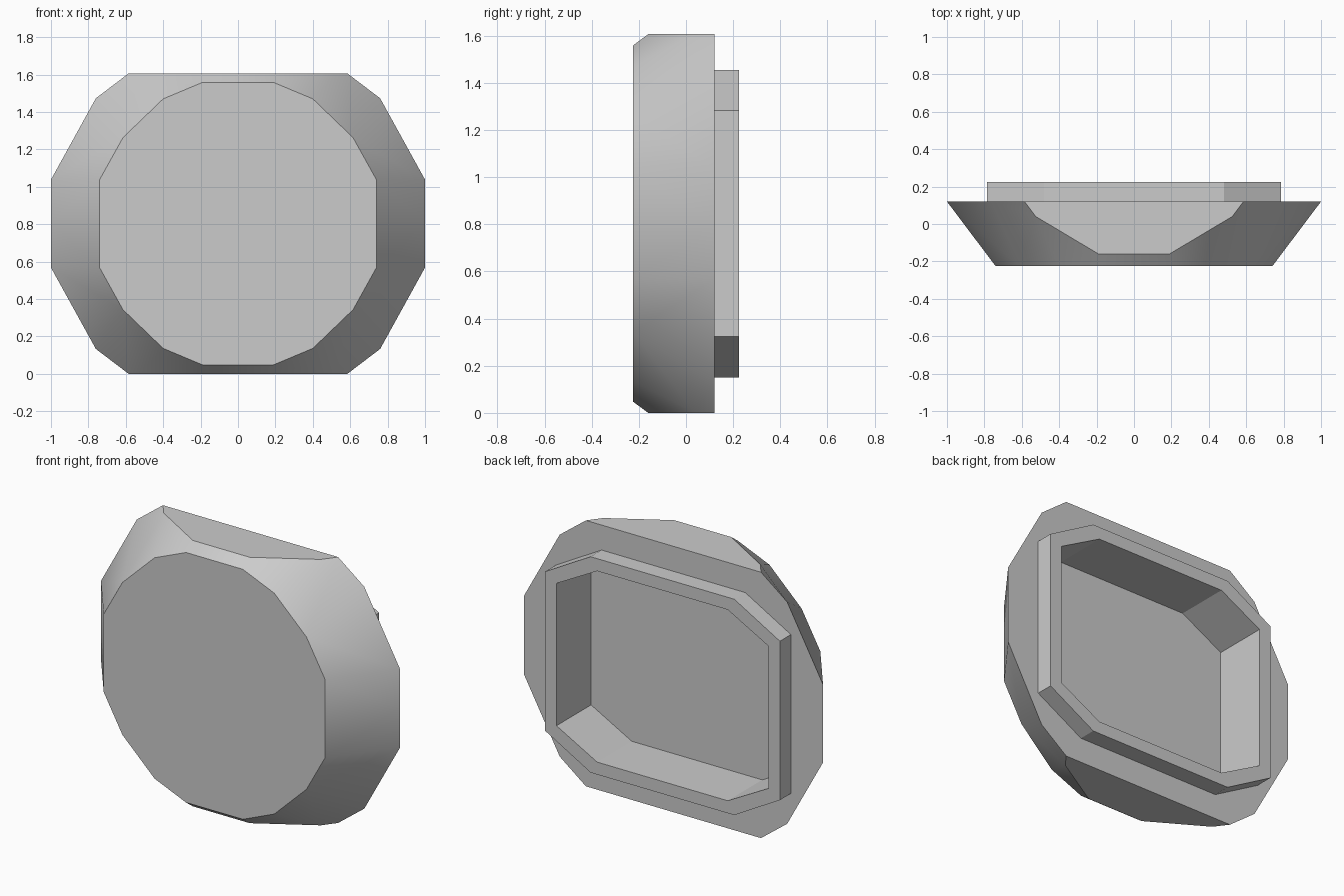
import bpy, bmesh, math
from mathutils import Vector

cube = bpy.data.objects.get("Cube")
if cube:
    bpy.data.objects.remove(cube, do_unlink=True)

MID = 0.803                      # height of the centre line
FRONT, BACK, REAR, FLOOR = -0.225, 0.12, 0.225, -0.105

grey = bpy.data.materials.new("plain grey")
grey.use_nodes = True
colour = (0.6, 0.6, 0.6, 1)
grey.diffuse_color = colour
grey.node_tree.nodes["Principled BSDF"].inputs["Base Color"].default_value = colour


def finish(bm, name):
    mesh = bpy.data.meshes.new(name)
    bm.to_mesh(mesh)
    bm.free()
    obj = bpy.data.objects.new(name, mesh)
    obj.location.z = MID
    mesh.materials.append(grey)
    bpy.context.collection.objects.link(obj)
    return obj


def smooth(obj, degrees):
    bpy.ops.object.select_all(action='DESELECT')
    obj.select_set(True)
    bpy.context.view_layer.objects.active = obj
    bpy.ops.object.shade_smooth_by_angle(angle=math.radians(degrees))


# Outer shell: one quarter, mirrored left-right and top-bottom
points = {
    "centre": (0, FRONT, 0), "f0": (0, FRONT, 0.755), "f1": (0.19, FRONT, 0.755),
    "f2": (0.40, FRONT, 0.667), "f3": (0.615, FRONT, 0.46),
    "f4": (0.74, FRONT, 0.235), "f5": (0.74, FRONT, 0),
    "m0": (0, -0.16, MID), "m1": (0.19, -0.16, MID), "m2": (0.525, 0.04, MID),
    "b0": (0, BACK, MID), "b1": (0.585, BACK, MID), "b2": (0.76, BACK, 0.67),
    "b3": (1, BACK, 0.235), "b4": (1, BACK, 0),
    "r0": (0, BACK, 0.652), "r1": (0.48, BACK, 0.652),
    "r2": (0.785, BACK, 0.48), "r3": (0.785, BACK, 0),
}
panels = [
    "centre f0 f1 f2 f3 f4 f5",                                   # front plate
    "f0 f1 m1 m0", "m0 m1 m2 b1 b0",                              # top bevel and flat
    "f1 f2 m2 m1", "f2 f3 b2 b1 m2", "f3 f4 b3 b2", "f4 f5 b4 b3",  # sloping sides
    "b0 b1 r1 r0", "b1 b2 r2 r1", "b2 b3 r2", "b3 b4 r3 r2",      # back flange
]
bm = bmesh.new()
verts = {key: bm.verts.new(co) for key, co in points.items()}
for panel in panels:
    face = bm.faces.new([verts[key] for key in panel.split()])
    face.normal_update()
    if face.normal.dot(face.calc_center_median()) < 0:
        face.normal_flip()
shell = finish(bm, "outer_shell")
mirror = shell.modifiers.new("Mirror", 'MIRROR')
mirror.use_axis = (True, False, True)
bpy.context.view_layer.objects.active = shell
shell.select_set(True)
bpy.ops.object.modifier_apply(modifier="Mirror")
smooth(shell, 30)


# Rear rim and recessed tray: octagonal rings joined in sequence
def octagon(bm, wide, high, flat_x, flat_z, y):
    corner = [(wide, flat_z), (flat_x, high)]
    ring = []
    for sx, sz, order in ((1, 1, 1), (-1, 1, -1), (-1, -1, 1), (1, -1, -1)):
        ring += [bm.verts.new((sx * x, y, sz * z)) for x, z in corner[::order]]
    return ring


bm = bmesh.new()
outer = (0.785, 0.652, 0.48, 0.48)
inner = (0.708, 0.577, 0.436, 0.43)
rings = [octagon(bm, *size, y) for size, y in
         ((outer, BACK), (outer, REAR), (inner, REAR), (inner, FLOOR))]
for a, b in zip(rings, rings[1:]):
    for i in range(8):
        j = (i + 1) % 8
        bm.faces.new((a[i], b[i], b[j], a[j]))
bm.faces.new(rings[-1])
bmesh.ops.recalc_face_normals(bm, faces=bm.faces)
floor = max(bm.faces, key=lambda f: len(f.verts))
floor.normal_update()
if floor.normal.dot(Vector((0, 1, 0))) < 0:
    bmesh.ops.reverse_faces(bm, faces=bm.faces)
finish(bm, "rear_rim_and_tray")
